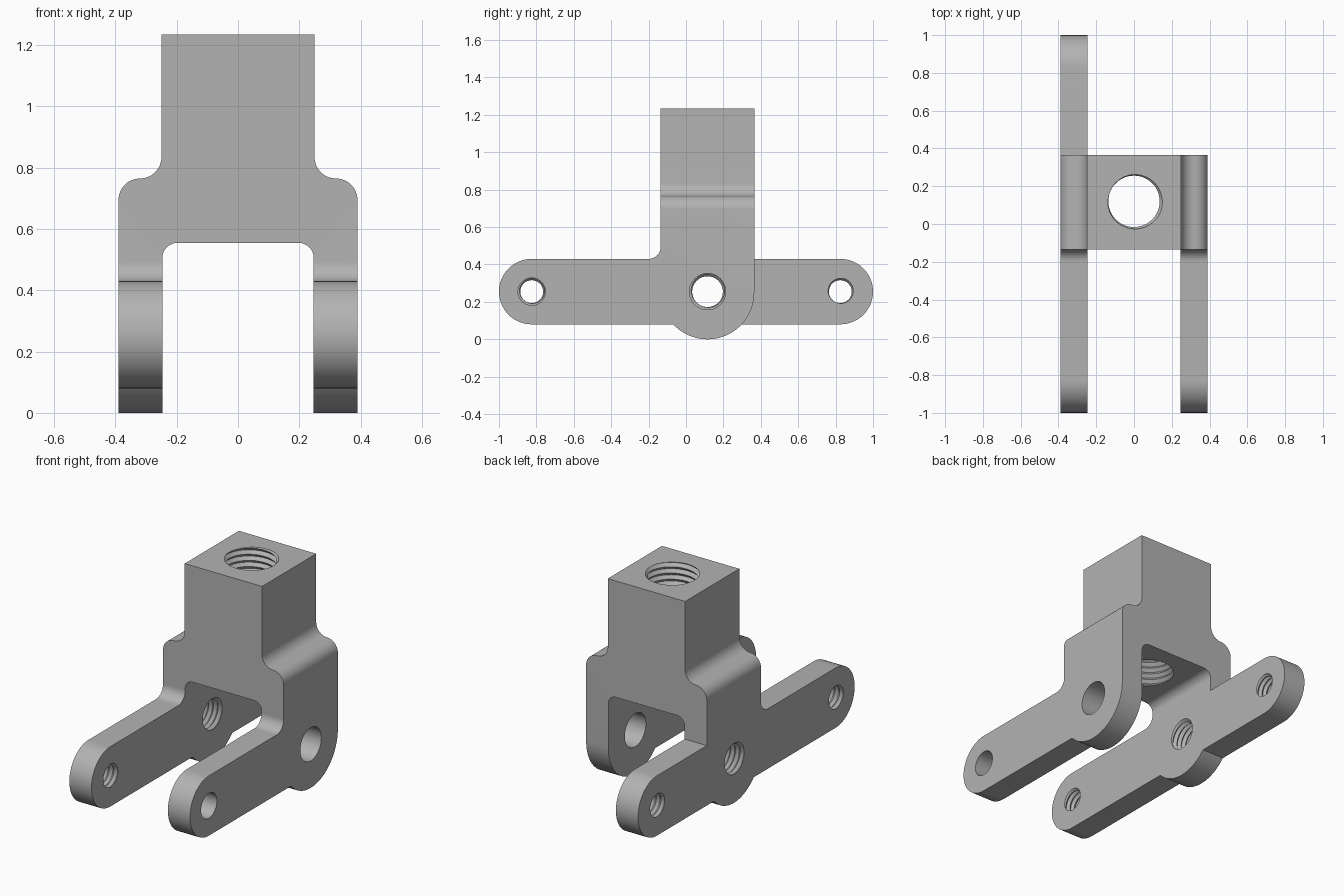
import bpy, bmesh
from math import sin, cos, radians, pi, asin, degrees
from mathutils import Matrix

if "Cube" in bpy.data.objects:
    bpy.data.objects.remove(bpy.data.objects["Cube"], do_unlink=True)

PIVOT_Y, PIVOT_Z = 0.115, 0.255   # main cross hole
HOLE_Y = 0.825                    # arm end holes
HALF = 0.25                       # half width of the square neck
ARM_R = 0.175
FRONT, BACK, TOP = PIVOT_Y - HALF, PIVOT_Y + HALF, 1.235


def arc(cx, cy, r, start, end, n=16):
    angles = [radians(start + (end - start) * i / n) for i in range(n + 1)]
    return [(cx + r * cos(a), cy + r * sin(a)) for a in angles]


def finish(bm, name):
    bmesh.ops.recalc_face_normals(bm, faces=bm.faces)
    mesh = bpy.data.meshes.new(name)
    bm.to_mesh(mesh)
    bm.free()
    obj = bpy.data.objects.new(name, mesh)
    bpy.context.collection.objects.link(obj)
    return obj


def prism(name, profile, axis, lo, hi):
    """Extrude a (y, z) profile along x, or an (x, z) profile along y."""
    bm = bmesh.new()
    place = (lambda p, d: (d, *p)) if axis == "x" else (lambda p, d: (p[0], d, p[1]))
    a, b = [[bm.verts.new(place(p, d)) for p in profile] for d in (lo, hi)]
    bm.faces.new(a)
    bm.faces.new(b)
    for i in range(len(a)):
        bm.faces.new((a[i - 1], a[i], b[i], b[i - 1]))
    return finish(bm, name)


def thread(name, minor, major, pitch, length, matrix, n=48):
    """Solid helical screw shape along z, centred on the origin of matrix."""
    bm = bmesh.new()
    rows = 2 * int(length / pitch) + 4
    z0 = -pitch * (rows / 2 + 1) / 2
    grid = {}
    for k in range(rows + 3):
        for j in range(n if k <= rows else 1):
            r = major if k % 2 else minor
            a = 2 * pi * j / n
            grid[k, j] = bm.verts.new((r * cos(a), r * sin(a), z0 + pitch * (k / 2 + j / n)))

    def vert(k, j):
        return grid[k, j] if j < n else grid[k + 2, 0]

    for k in range(rows):
        for j in range(n):
            bm.faces.new((vert(k, j), vert(k, j + 1), vert(k + 1, j + 1), vert(k + 1, j)))
    # Close both ends with fans
    for k in (0, rows):
        loop = [vert(k, j) for j in range(n + 1)] + [grid[k + 1, 0]]
        tip = bm.verts.new((0, 0, z0 + pitch * (k / 2 + 0.5) + (pitch if k else -pitch)))
        for i in range(len(loop)):
            bm.faces.new((loop[i - 1], loop[i], tip))
    bmesh.ops.transform(bm, matrix=matrix, verts=bm.verts)
    return finish(bm, name)


def combine(target, tool, operation):
    mod = target.modifiers.new("combine", "BOOLEAN")
    mod.operation, mod.solver, mod.object = operation, "EXACT", tool
    bpy.context.view_layer.objects.active = target
    bpy.ops.object.modifier_apply(modifier=mod.name)
    bpy.data.objects.remove(tool, do_unlink=True)


# Front outline: square neck, rounded shoulders, two legs around a slot
outer = [(0.39, -0.1)] + arc(0.32, 0.695, 0.07, 0, 90) + arc(0.32, 0.835, 0.07, 270, 180) + [(HALF, 1.4)]
slot = [(0.247, -0.1)] + arc(0.197, 0.505, 0.05, 0, 90)


def mirrored(points):
    return [(-x, z) for x, z in points]


fork = prism("fork_bracket", outer + mirrored(outer)[::-1] + mirrored(slot) + slot[::-1], "y", -1.2, 1.2)

# Side outline: forward arm, round pivot boss, neck and inside fillet
arm_bottom = PIVOT_Z - ARM_R
meet = 180 + degrees(asin((HALF - arm_bottom) / HALF))
arm_top = PIVOT_Z + ARM_R
side = prism("side_outline",
             arc(-HOLE_Y, PIVOT_Z, ARM_R, 90, 270, 32)
             + arc(PIVOT_Y, HALF, HALF, meet, 360, 32)
             + [(BACK, TOP), (FRONT, TOP)]
             + arc(FRONT - 0.065, arm_top + 0.065, 0.065, 0, -90),
             "x", -1, 1)

# Rear arm on the right leg only
rear = prism("rear_arm",
             arc(HOLE_Y, PIVOT_Z, ARM_R, -90, 90, 32) + [(PIVOT_Y, arm_top), (PIVOT_Y, arm_bottom)],
             "x", -1, -0.1)
combine(side, rear, "UNION")
combine(fork, side, "INTERSECT")

# Plain holes in the left leg
for y, r in ((PIVOT_Y, 0.097), (-HOLE_Y, 0.073)):
    combine(fork, prism("plain_hole", arc(y, PIVOT_Z, r, 0, 352.5, 47), "x", 0.1, 0.6), "DIFFERENCE")

# Threaded holes in the right leg
sideways = Matrix.Rotation(pi / 2, 4, "Y")
for y, minor, major in ((PIVOT_Y, 0.082, 0.097), (-HOLE_Y, 0.061, 0.073), (HOLE_Y, 0.061, 0.073)):
    spot = Matrix.Translation((-0.32, y, PIVOT_Z)) @ sideways
    combine(fork, thread("threaded_hole", minor, major, 0.03, 0.2, spot), "DIFFERENCE")

# Threaded hole down through the neck
spot = Matrix.Translation((0, PIVOT_Y + 0.005, 0.895))
combine(fork, thread("neck_thread", 0.136, 0.152, 0.036, 0.76, spot), "DIFFERENCE")

# Plain grey finish
grey = bpy.data.materials.new("plain grey")
grey.use_nodes = True
colour = (0.45, 0.45, 0.45, 1)
grey.diffuse_color = colour
grey.node_tree.nodes["Principled BSDF"].inputs["Base Color"].default_value = colour
fork.data.materials.clear()
fork.data.materials.append(grey)

bpy.ops.object.select_all(action="DESELECT")
fork.select_set(True)
bpy.context.view_layer.objects.active = fork
bpy.ops.object.shade_smooth_by_angle(angle=radians(30))
